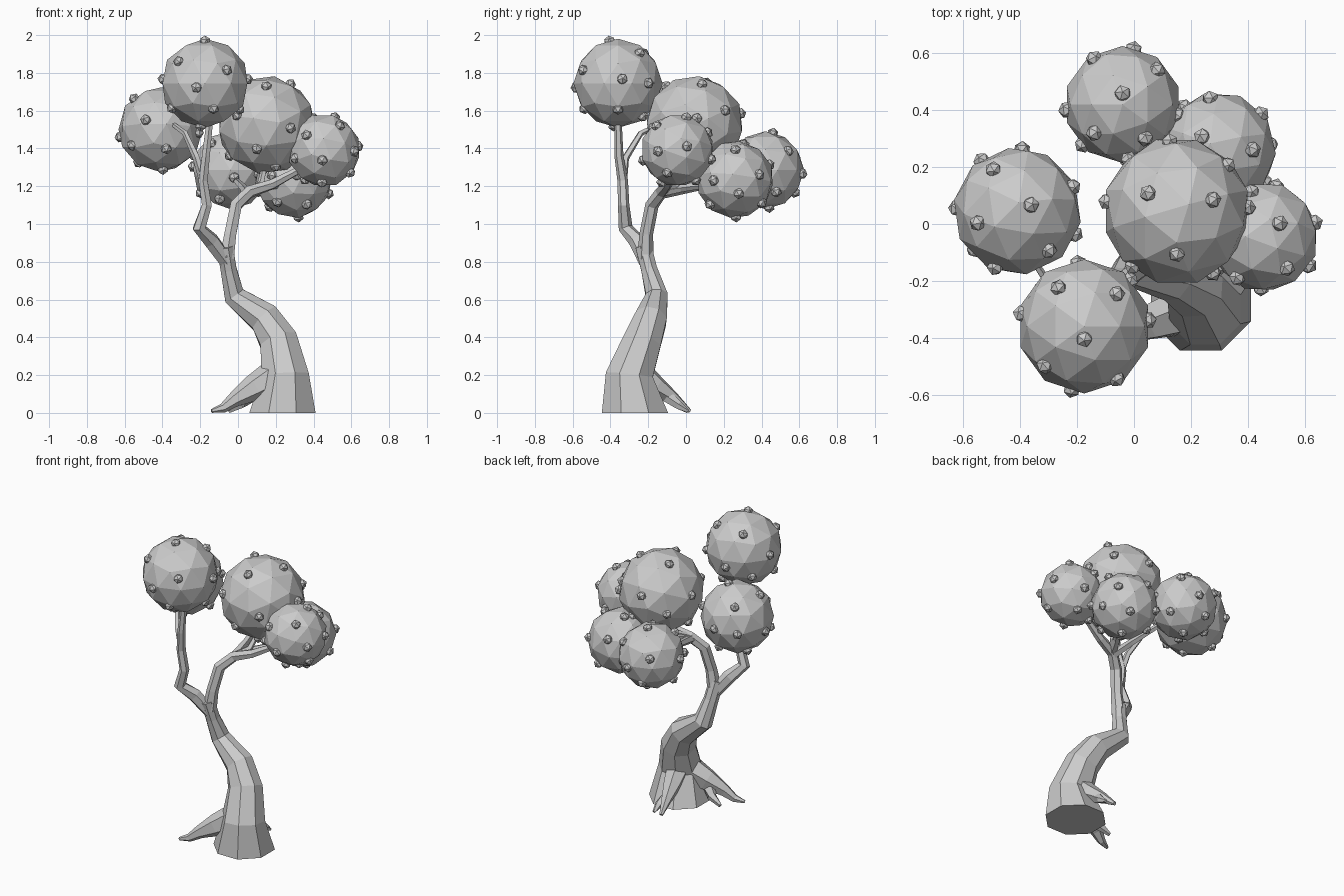
import bpy, bmesh
from math import radians, sin, cos, tau
from mathutils import Vector, Matrix, Euler

cube = bpy.data.objects.get("Cube")
if cube:
    bpy.data.objects.remove(cube, do_unlink=True)

grey = bpy.data.materials.new("plain_grey")
grey.use_nodes = True
tone = (0.6, 0.6, 0.6, 1)
grey.diffuse_color = tone
grey.node_tree.nodes["Principled BSDF"].inputs["Base Color"].default_value = tone


def finish(name, bm):
    bmesh.ops.recalc_face_normals(bm, faces=bm.faces)
    mesh = bpy.data.meshes.new(name)
    bm.to_mesh(mesh)
    bm.free()
    mesh.materials.append(grey)
    obj = bpy.data.objects.new(name, mesh)
    bpy.context.collection.objects.link(obj)
    return obj


def limb(name, path, sides=6, flat_start=False):
    """Faceted tapering tube through (x, y, z, radius) points."""
    bm = bmesh.new()
    pts = [Vector(p[:3]) for p in path]
    rings = []
    for i, p in enumerate(pts):
        tangent = pts[min(i + 1, len(pts) - 1)] - pts[max(i - 1, 0)]
        if flat_start and i == 0:
            tangent = Vector((0, 0, 1))
        turn = Vector((0, 0, 1)).rotation_difference(tangent.normalized())
        ring = []
        for s in range(sides):
            a = tau * (s + 0.5) / sides
            ring.append(bm.verts.new(p + turn @ Vector((cos(a), sin(a), 0)) * path[i][3]))
        rings.append(ring)
    for low, high in zip(rings, rings[1:]):
        for s in range(sides):
            t = (s + 1) % sides
            bm.faces.new((low[s], low[t], high[t], high[s]))
    bm.faces.new(rings[0])
    bm.faces.new(rings[-1])
    for v in bm.verts:
        v.co.z = max(v.co.z, 0)
    return finish(name, bm)


# Trunk, wide at the ground and leaning to the right
limb("trunk", [(.235, -.27, 0, .19), (.25, -.3, .2, .135), (.215, -.23, .38, .108),
               (.14, -.185, .5, .09), (-.02, -.155, .62, .062),
               (-.05, -.195, .76, .046), (-.07, -.225, .88, .046)], 8, True)

# Main branches and twigs
limb("right_branch", [(-.06, -.21, .8, .04), (-.14, -.26, .91, .044), (-.205, -.32, .98, .038),
                      (-.165, -.33, 1.1, .03), (-.185, -.335, 1.23, .028),
                      (-.17, -.355, 1.36, .024), (-.15, -.36, 1.54, .02)])
limb("right_twig", [(-.18, -.335, 1.22, .024), (-.22, -.32, 1.35, .02),
                    (-.28, -.24, 1.48, .016), (-.36, -.12, 1.54, .012)], 5)
limb("left_branch", [(-.06, -.215, .82, .044), (-.04, -.21, .95, .036), (-.01, -.18, 1.1, .036),
                     (.06, -.13, 1.17, .034), (.18, -.1, 1.21, .028), (.35, -.06, 1.3, .018)])
limb("middle_twig", [(.06, -.13, 1.17, .026), (.12, -.05, 1.21, .02), (.14, .02, 1.3, .015)], 5)
limb("back_left_twig", [(.06, -.13, 1.17, .028), (.12, -.02, 1.19, .022), (.24, .14, 1.21, .015)], 5)
limb("back_right_twig", [(.05, -.13, 1.16, .028), (.03, .03, 1.19, .022), (-.02, .28, 1.24, .015)], 5)

# Roots arching away from the trunk
limb("right_root", [(.2, -.3, .2, .09), (.08, -.34, .13, .07), (-.02, -.38, .07, .04),
                    (-.08, -.4, .025, .025), (-.14, -.42, .01, .01)])
limb("right_root_fork", [(.06, -.34, .1, .05), (.02, -.3, .05, .03), (-.05, -.29, .01, .012)], 5)
limb("back_root", [(.23, -.28, .24, .08), (.21, -.16, .14, .06), (.19, -.07, .08, .036),
                   (.17, .02, .008, .012)])
limb("back_root_fork", [(.2, -.1, .09, .035), (.23, -.04, .04, .024), (.23, .01, .008, .01)], 5)

# Directions of the small nubs on every foliage ball
nub_dirs = [(0, -.2, 1), (-.6, -.6, .5), (.5, -.8, .3), (-.2, -1, -.1), (-1, .2, .1),
            (-.8, -.3, -.6), (.8, 0, -.6), (1, .1, .1), (-.4, .6, .7), (.5, .5, .7),
            (.2, -.8, -.6), (-.1, 1, -.2), (.7, .7, 0), (-.7, .6, -.5), (.3, .6, -.8),
            (-.1, -.1, -1)]


def foliage(name, centre, radius, spin):
    bm = bmesh.new()
    turn = Euler([radians(a) for a in spin]).to_matrix().to_4x4()
    place = Matrix.Translation(centre) @ turn
    bmesh.ops.create_icosphere(bm, subdivisions=2, radius=radius, matrix=place)
    for d in nub_dirs:
        d = Vector(d).normalized()
        aim = Vector((0, 0, 1)).rotation_difference(d).to_matrix().to_4x4()
        bmesh.ops.create_icosphere(bm, subdivisions=1, radius=.031,
                                   matrix=place @ Matrix.Translation(d * radius * .96) @ aim)
    finish(name, bm)


foliage("foliage_top_front", (-.175, -.36, 1.745), .236, (0, 0, 0))
foliage("foliage_right", (-.41, .045, 1.5), .226, (0, 8, 80))
foliage("foliage_centre", (.15, .045, 1.525), .262, (25, 0, 0))
foliage("foliage_left", (.455, -.045, 1.39), .195, (0, 20, 70))
foliage("foliage_back_right", (-.04, .42, 1.285), .206, (0, 0, 180))
foliage("foliage_back_left", (.295, .26, 1.235), .206, (10, 0, 230))
